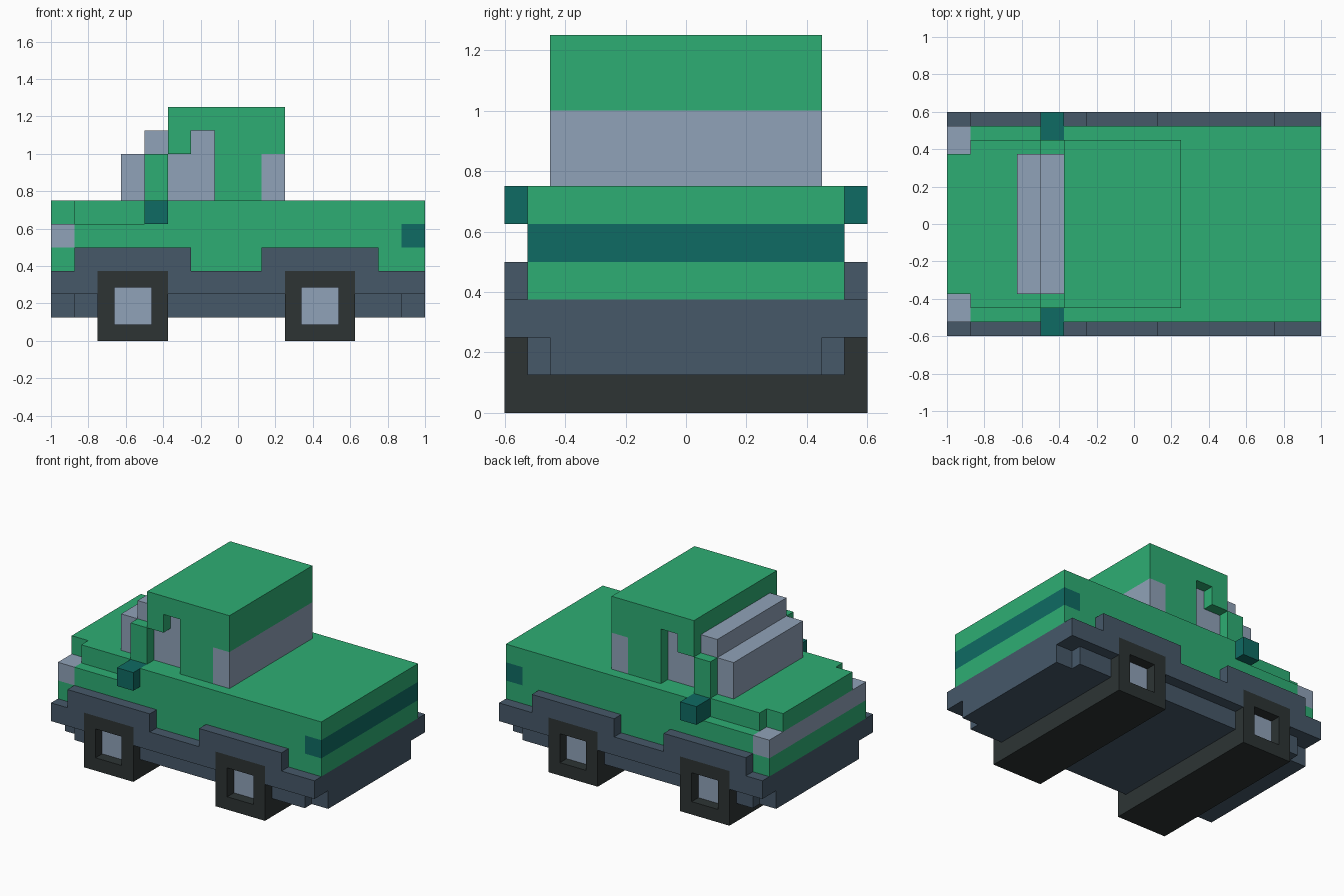
import bpy, bmesh
from mathutils import Vector

if "Cube" in bpy.data.objects:
    bpy.data.objects.remove(bpy.data.objects["Cube"])


def material(name, rgb):
    m = bpy.data.materials.new(name)
    m.diffuse_color = (*rgb, 1)
    m.use_nodes = True
    m.node_tree.nodes["Principled BSDF"].inputs["Base Color"].default_value = m.diffuse_color
    return m


GREEN = material("green paint", (0.027, 0.423, 0.174))
SLATE = material("slate trim", (0.061, 0.098, 0.141))
GLASS = material("pale grey glass", (0.279, 0.361, 0.479))
TEAL = material("dark teal", (0.0048, 0.147, 0.125))
RUBBER = material("black rubber", (0.026, 0.034, 0.034))


def finish(name, bm, *mats):
    bmesh.ops.recalc_face_normals(bm, faces=bm.faces)
    me = bpy.data.meshes.new(name)
    bm.to_mesh(me)
    bm.free()
    for m in mats:
        me.materials.append(m)
    ob = bpy.data.objects.new(name, me)
    bpy.context.collection.objects.link(ob)
    return ob


def prism(name, pts, lo, hi, mat, axis="y"):
    """Extrude an outline: xz outline along y, or xy outline along z."""
    bm = bmesh.new()
    place = (lambda a, b: (a, lo, b)) if axis == "y" else (lambda a, b: (a, b, lo))
    face = bm.faces.new([bm.verts.new(place(a, b)) for a, b in pts])
    new = bmesh.ops.extrude_face_region(bm, geom=[face])["geom"]
    step = Vector((0, hi - lo, 0)) if axis == "y" else Vector((0, 0, hi - lo))
    bmesh.ops.translate(bm, vec=step, verts=[v for v in new if isinstance(v, bmesh.types.BMVert)])
    return finish(name, bm, mat)


def box(name, x0, x1, y0, y1, z0, z1, mat):
    return prism(name, [(x0, z0), (x1, z0), (x1, z1), (x0, z1)], y0, y1, mat)


def plan(name, half, z0, z1, mat):
    """Plan outline given for +y and mirrored to -y."""
    return prism(name, half + [(x, -y) for x, y in reversed(half)], z0, z1, mat, "z")


def pair(make, name, y0, y1, *args):
    make("left_" + name, y0, y1, *args)
    make("right_" + name, -y1, -y0, *args)


# chassis: stepped underside and slab
plan("chassis_underside", [(-1, .45), (-.875, .45), (-.875, .525), (.875, .525), (.875, .45), (1, .45)],
     .125, .25, SLATE)
box("chassis_slab", -1, 1, -.525, .525, .25, .375, SLATE)

# side skirts with raised fenders, notched around the wheels
skirt = [(-1, .25), (-.75, .25), (-.75, .375), (-.375, .375), (-.375, .25),
         (.25, .25), (.25, .375), (.625, .375), (.625, .25), (1, .25), (1, .375),
         (.75, .375), (.75, .5), (.125, .5), (.125, .375), (-.25, .375), (-.25, .5),
         (-.875, .5), (-.875, .375), (-1, .375)]
pair(lambda n, a, b: prism(n, skirt, a, b, SLATE), "fender_skirt", .525, .6)

# full-width wheel blocks with recessed hubs
for name, x in (("front_wheels", -.5625), ("rear_wheels", .4375)):
    bm = bmesh.new()
    bmesh.ops.create_cube(bm, size=1)
    for v in bm.verts:
        v.co = (x + v.co.x * .375, v.co.y * 1.2, .1875 + v.co.z * .375)
    bm.normal_update()
    ends = [f for f in bm.faces if abs(f.normal.y) > .9]
    bmesh.ops.inset_individual(bm, faces=ends, thickness=.125)
    for f in ends:
        inward = -f.normal * .072
        hub = bmesh.ops.extrude_discrete_faces(bm, faces=[f])["faces"][0]
        bmesh.ops.translate(bm, vec=inward, verts=hub.verts)
        hub.material_index = 1
        # close the recess walls between rim and hub
    open_edges = [e for e in bm.edges if len(e.link_faces) == 1]
    if open_edges:
        bmesh.ops.bridge_loops(bm, edges=open_edges)
    finish(name, bm, RUBBER, GLASS)

# body layers with front and rear light bands
box("lower_body", -1, 1, -.525, .525, .375, .5, GREEN)
box("middle_body", -.875, .875, -.525, .525, .5, .625, GREEN)
box("headlight_band", -1, -.875, -.525, .525, .5, .625, GLASS)
box("taillight_band", .875, 1, -.525, .525, .5, .625, TEAL)
plan("hood_and_deck", [(-1, .375), (-.875, .375), (-.875, .45), (-.375, .45), (-.375, .525), (1, .525)],
     .625, .75, GREEN)

# door mirrors and windscreen pillars
pair(lambda n, a, b: box(n, -.5, -.375, a, b, .625, .75, TEAL), "door_mirror", .45, .6)
pair(lambda n, a, b: box(n, -.5, -.375, a, b, .75, 1, GREEN), "pillar", .375, .45)

# stepped windscreen and recessed side glass
prism("windscreen", [(-.625, .75), (-.125, .75), (-.125, 1.125), (-.5, 1.125), (-.5, 1), (-.625, 1)],
      -.375, .375, GLASS)
box("rear_window", .125, .25, -.45, .45, .75, 1, GLASS)

# cab shell: side panels and roof core
panel = [(-.125, .75), (.125, .75), (.125, 1), (.25, 1), (.25, 1.25), (-.375, 1.25),
         (-.375, 1), (-.25, 1), (-.25, 1.125), (-.125, 1.125)]
pair(lambda n, a, b: prism(n, panel, a, b, GREEN), "cab_side", .375, .45)
prism("cab_roof", [(-.375, 1.125), (-.125, 1.125), (-.125, 1), (.25, 1), (.25, 1.25), (-.375, 1.25)],
      -.375, .375, GREEN)
